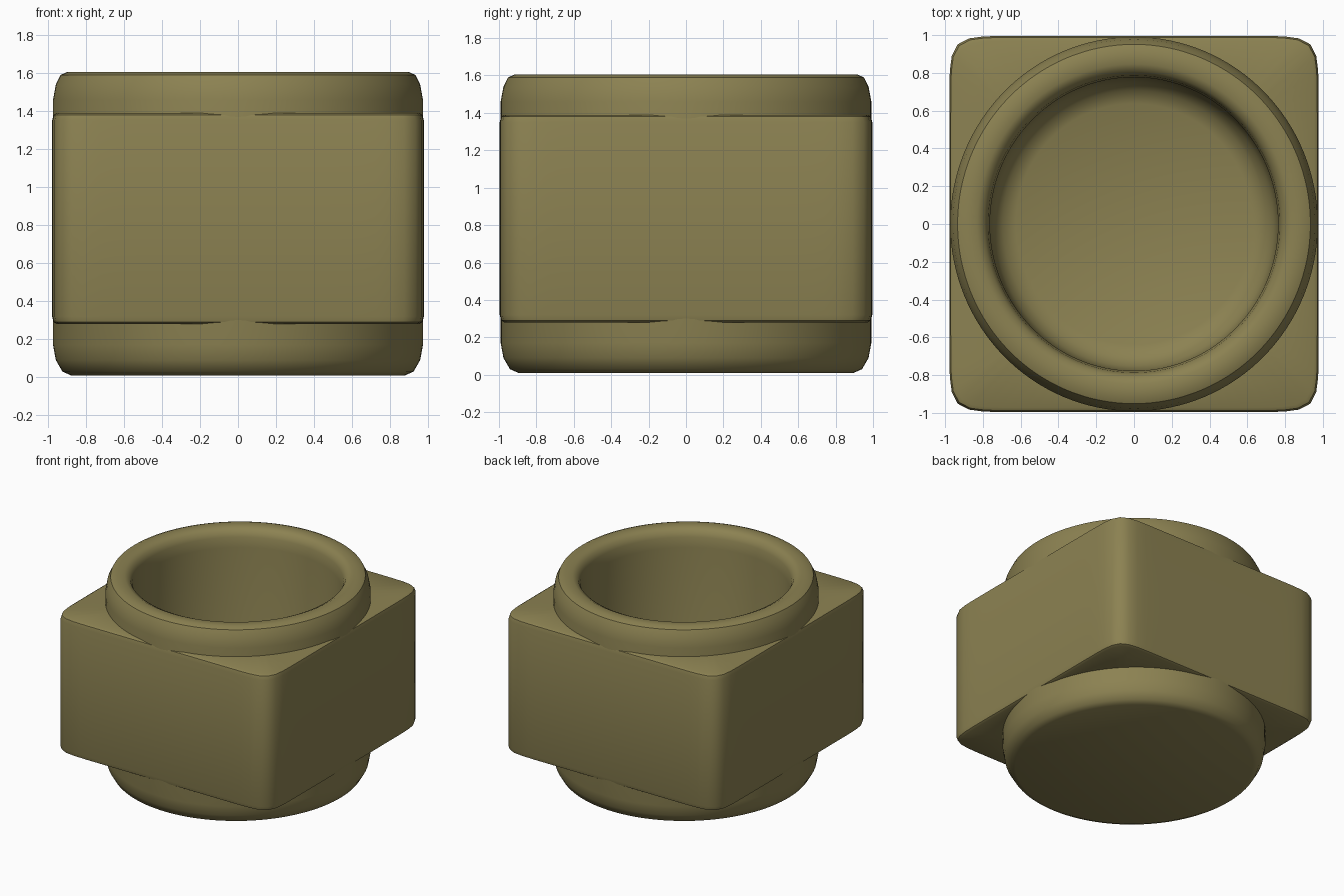
import bpy, bmesh, math

if "Cube" in bpy.data.objects:
    bpy.data.objects.remove(bpy.data.objects["Cube"])

olive = bpy.data.materials.new("olive_drab")
olive.diffuse_color = (0.262, 0.223, 0.084, 1)
olive.use_nodes = True
olive.node_tree.nodes["Principled BSDF"].inputs["Base Color"].default_value = olive.diffuse_color

HX, HY, N = 0.978, 0.996, 128


def ring_mesh(name, rows, closed):
    """Skin a stack of rings; each row is (function angle -> radius, z)."""
    bm = bmesh.new()
    rings = []
    for fn, z in rows:
        ring = []
        for i in range(N):
            a = 2 * math.pi * i / N
            r = fn(a)
            ring.append(bm.verts.new((HX * r * math.cos(a), HY * r * math.sin(a), z)))
        rings.append(ring)
    pairs = list(zip(rings, rings[1:]))
    if closed:
        pairs.append((rings[-1], rings[0]))
    else:
        bm.faces.new(rings[0])
        bm.faces.new(rings[-1])
    for lo, hi in pairs:
        for i in range(N):
            j = (i + 1) % N
            bm.faces.new((lo[i], lo[j], hi[j], hi[i]))
    bmesh.ops.recalc_face_normals(bm, faces=bm.faces)
    me = bpy.data.meshes.new(name)
    bm.to_mesh(me)
    bm.free()
    me.materials.append(olive)
    ob = bpy.data.objects.new(name, me)
    bpy.context.collection.objects.link(ob)
    bpy.ops.object.select_all(action='DESELECT')
    ob.select_set(True)
    bpy.context.view_layer.objects.active = ob
    bpy.ops.object.shade_smooth_by_angle(angle=math.radians(40))
    return ob


def circle(r):
    return lambda a: r


def square(scale):
    """Softly bulging square with rounded corners."""
    p = 15
    return lambda a: scale / (abs(math.cos(a)) ** p + abs(math.sin(a)) ** p) ** (1 / p)


# Round cup: closed underside, outer wall, rounded rim, bore and filleted floor
cup_profile = [(0.90, 0.01), (0.945, 0.03), (0.98, 0.09), (0.995, 0.17),
               (0.995, 1.46), (0.98, 1.54), (0.955, 1.59), (0.92, 1.605),
               (0.85, 1.605), (0.81, 1.585), (0.79, 1.54), (0.78, 1.46),
               (0.775, 0.36), (0.755, 0.29), (0.71, 0.23), (0.64, 0.20)]
ring_mesh("round_cup", [(circle(r), z) for r, z in cup_profile], False)

# Square collar around the cup, hollow so that the bore stays open
collar = [(circle(0.9), 0.28), (square(0.975), 0.28), (square(0.992), 0.29),
          (square(1.0), 0.32), (square(1.0), 1.35), (square(0.992), 1.38),
          (square(0.975), 1.39), (circle(0.9), 1.39)]
ring_mesh("square_collar", collar, True)
